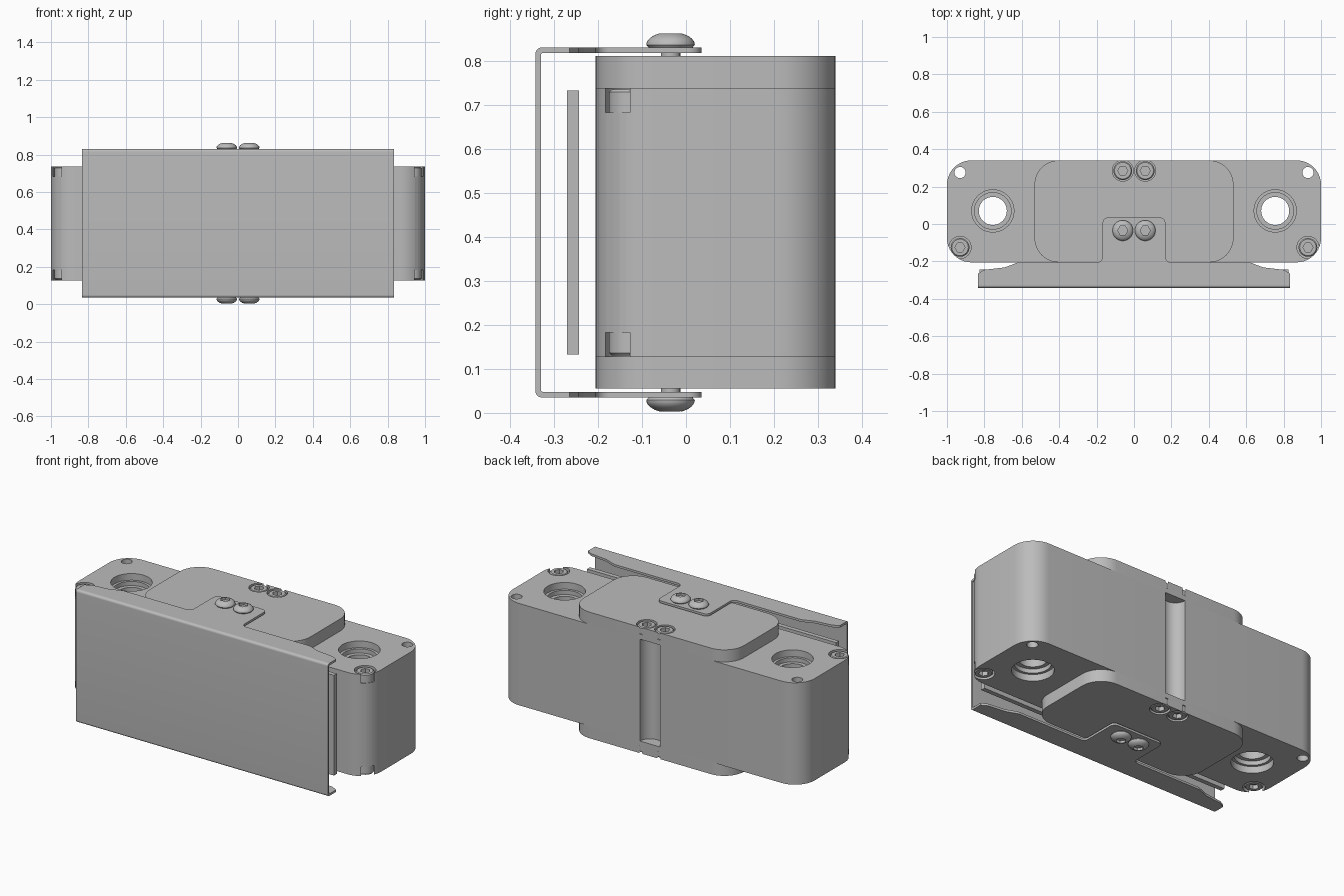
import bpy, bmesh, math
from mathutils import Vector, Matrix

if "Cube" in bpy.data.objects:
    bpy.data.objects.remove(bpy.data.objects["Cube"])

MID = 0.4325  # every part is modelled around the mid height

grey = bpy.data.materials.new("satin_grey")
grey.use_nodes = True
grey.diffuse_color = (0.5, 0.5, 0.5, 1)
grey.node_tree.nodes["Principled BSDF"].inputs["Base Color"].default_value = (0.5, 0.5, 0.5, 1)


def add(name, bm, mirror=""):
    bmesh.ops.recalc_face_normals(bm, faces=bm.faces[:])
    mesh = bpy.data.meshes.new(name)
    bm.to_mesh(mesh)
    bm.free()
    mesh.materials.append(grey)
    obj = bpy.data.objects.new(name, mesh)
    obj.location.z = MID
    bpy.context.collection.objects.link(obj)
    if mirror:
        obj.modifiers.new("mirror", 'MIRROR').use_axis = [a in mirror for a in "xyz"]
    return obj


def finish(obj, cutters=()):
    """Cut, apply all modifiers and smooth the rounded faces."""
    bpy.context.view_layer.update()
    for cutter in cutters:
        cutter.hide_render = True
        mod = obj.modifiers.new("cut", 'BOOLEAN')
        mod.operation, mod.solver, mod.object = 'DIFFERENCE', 'EXACT', cutter
    bpy.ops.object.select_all(action='DESELECT')
    obj.select_set(True)
    bpy.context.view_layer.objects.active = obj
    for mod in list(obj.modifiers):
        bpy.ops.object.modifier_apply(modifier=mod.name)
    bpy.ops.object.shade_smooth_by_angle(angle=math.radians(30))
    for cutter in cutters:
        bpy.data.objects.remove(cutter)


def rounded(points, radii, steps=10):
    """Outline with an arc at each corner whose radius is not zero."""
    out = []
    pts = [Vector(p) for p in points]
    for i, p in enumerate(pts):
        r = radii[i] if isinstance(radii, list) else radii
        if not r:
            out.append(p)
            continue
        u = (pts[i - 1] - p).normalized()
        v = (pts[(i + 1) % len(pts)] - p).normalized()
        half = u.angle(v) / 2
        c = p + (u + v).normalized() * r / math.sin(half)
        a, b = p + u * r / math.tan(half) - c, p + v * r / math.tan(half) - c
        w = math.pi - 2 * half
        for k in range(steps + 1):
            t = k / steps
            out.append(c + (a * math.sin((1 - t) * w) + b * math.sin(t * w)) / math.sin(w))
    return out


def prism(outline, lo, hi, along_x=False):
    bm = bmesh.new()
    face = bm.faces.new([bm.verts.new((lo, p[0], p[1]) if along_x else (p[0], p[1], lo))
                         for p in outline])
    ext = bmesh.ops.extrude_face_region(bm, geom=[face])
    top = [g for g in ext["geom"] if isinstance(g, bmesh.types.BMVert)]
    bmesh.ops.translate(bm, verts=top, vec=(hi - lo, 0, 0) if along_x else (0, 0, hi - lo))
    return bm


def lathe(profile, x, y, sides=40):
    """Turn an (r, z) profile about a vertical axis at x, y."""
    bm = bmesh.new()
    verts = [bm.verts.new((r, 0, z)) for r, z in profile]
    edges = [bm.edges.new(pair) for pair in zip(verts, verts[1:])]
    bmesh.ops.spin(bm, geom=verts + edges, axis=(0, 0, 1), cent=(0, 0, 0),
                   angle=math.tau, steps=sides)
    bmesh.ops.remove_doubles(bm, verts=bm.verts[:], dist=1e-5)
    bmesh.ops.translate(bm, verts=bm.verts[:], vec=(x, y, 0))
    return bm


def rod(r, lo, hi, x, y, sides=40):
    return lathe([(0, lo), (r, lo), (r, hi), (0, hi)], x, y, sides)


def box_outline(w, lo, hi):
    return [(-w, lo), (w, lo), (w, hi), (-w, hi)]


FRONT, BACK = -0.205, 0.34
BODY, CAP, PLATE = 0.305, 0.3775, 0.3975  # half heights
corner_screw = (0.93, -0.125)
cap_screw = (0.06, 0.285)
button_screw = (0.06, -0.035)

# Main housing with stepped bores, corner holes, screw pockets and back groove
housing = add("housing", prism(rounded(box_outline(1, FRONT, BACK), 0.13), -BODY, BODY))
steps = [(0, 0.4), (0.113, 0.4), (0.113, 0.265), (0.098, 0.265), (0.098, 0.24), (0.075, 0.24)]
bore = steps + [(r, -z) for r, z in reversed(steps)]
finish(housing, [
    add("bore_cutter", lathe(bore, 0.755, 0.07), "x"),
    add("corner_hole_cutter", rod(0.03, -0.4, 0.4, 0.93, 0.275), "x"),
    add("pocket_cutter", rod(0.059, 0.25, 0.4, *corner_screw), "xz"),
    add("groove_cutter", rod(0.067, -0.4, 0.4, 0, BACK)),
])

# Raised caps above and below the housing
caps = add("end_caps", prism(rounded(box_outline(0.532, FRONT, BACK), 0.13), BODY, CAP), "z")
finish(caps, [add("cap_pocket_cutter", rod(0.056, 0.335, 0.45, *cap_screw), "xz")])


# Socket screws sunk into the pockets
def sunk_screw(name, spot, floor, top):
    r = 0.05
    head = [(0, floor), (r, floor), (r, top - 0.006), (r - 0.006, top), (0, top)]
    obj = add(name, lathe(head, *spot), "xz")
    finish(obj, [add("hex_cutter", rod(0.027, top - 0.025, top + 0.05, *spot, sides=6), "xz")])


sunk_screw("corner_screws", corner_screw, 0.245, 0.302)
sunk_screw("cap_screws", cap_screw, 0.33, 0.375)

# Domed screws that hold the bracket, with their shanks
dome = [(0.055 * math.cos(t), PLATE + 0.006 + 0.029 * math.sin(t))
        for t in (math.radians(a) for a in range(0, 71, 10))]
button = [(0, CAP - 0.01), (0.022, CAP - 0.01), (0.022, PLATE), (0.05, PLATE)] + dome
button.append((0, dome[-1][1]))
buttons = add("bracket_screws", lathe(button, *button_screw), "xz")
finish(buttons, [add("hex_cutter", rod(0.027, 0.415, 0.5, *button_screw, sides=6), "xz")])

# Bracket: bent front panel
T = 0.013
FACE, BEND = -0.342, -0.325
channel = rounded(
    [(BEND, -PLATE), (BEND, T - PLATE), (FACE + T, T - PLATE), (FACE + T, PLATE - T),
     (BEND, PLATE - T), (BEND, PLATE), (FACE, PLATE), (FACE, -PLATE)],
    [0, 0, 0.003, 0.003, 0, 0, 0.015, 0.015])
finish(add("bracket_panel", prism(channel, -0.835, 0.835, along_x=True)))

# Bracket: shaped flanges with a centre tab
half = [(0.835, BEND), (0.835, -0.265), (0.8, -0.245), (0.69, -0.232), (0.62, FRONT),
        (0.168, FRONT), (0.168, 0.035)]
radii = [0, 0, 0.03, 0.06, 0.06, 0.03, 0.03]
flange = rounded(half + [(-x, y) for x, y in reversed(half)], radii + radii[::-1])
finish(add("bracket_flanges", prism(flange, PLATE - T, PLATE), "z"))

# Flat plate behind the front panel
finish(add("inner_plate", prism(box_outline(0.825, -0.27, -0.243), -0.3, 0.3)))
